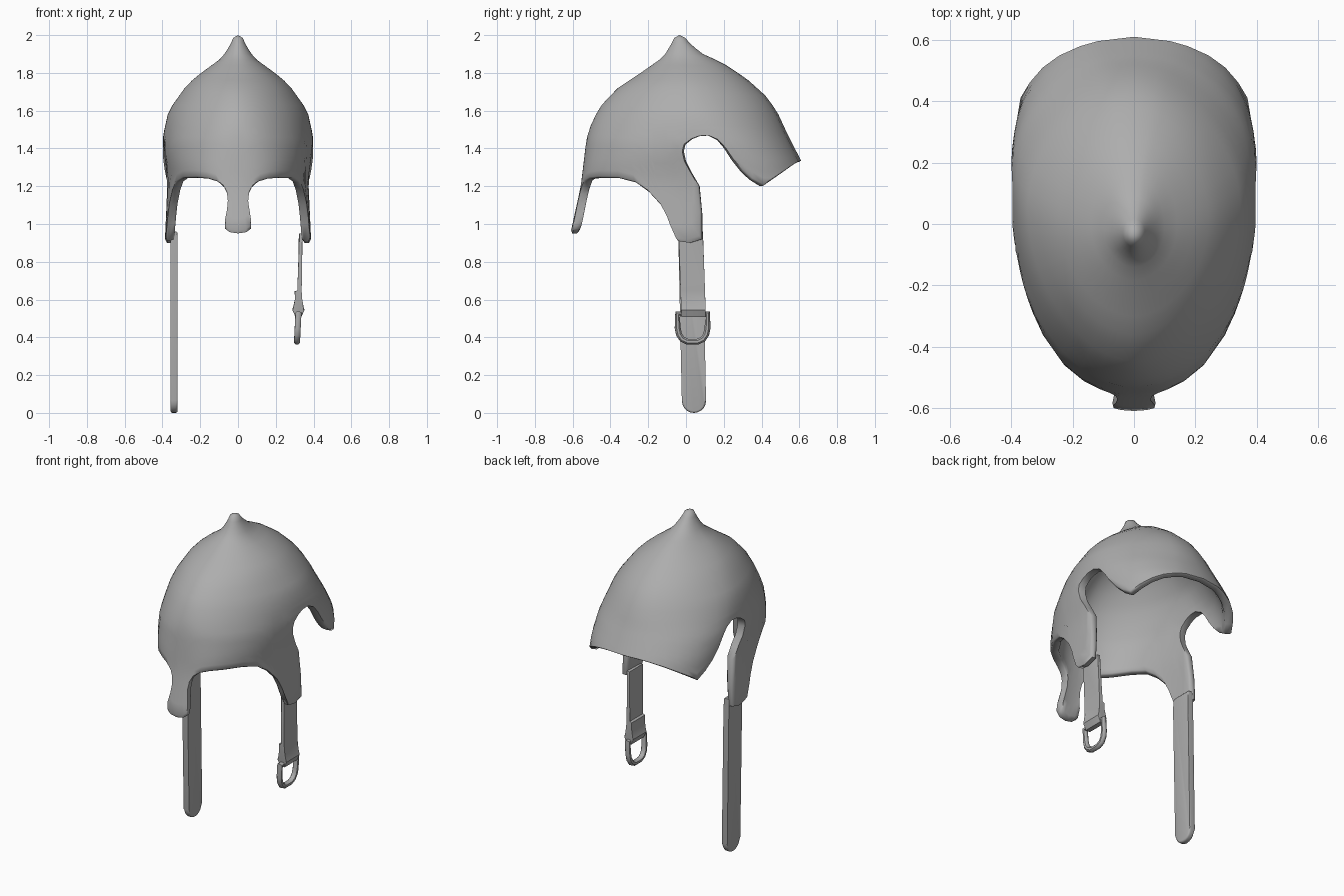
import bpy, bmesh, math

if "Cube" in bpy.data.objects:
    bpy.data.objects.remove(bpy.data.objects["Cube"])

grey = bpy.data.materials.new("steel_grey")
grey.diffuse_color = (0.42, 0.42, 0.42, 1)
grey.use_nodes = True
grey.node_tree.nodes["Principled BSDF"].inputs["Base Color"].default_value = grey.diffuse_color


def finish(name, bm, angle=45):
    bmesh.ops.recalc_face_normals(bm, faces=bm.faces)
    mesh = bpy.data.meshes.new(name)
    bm.to_mesh(mesh)
    bm.free()
    ob = bpy.data.objects.new(name, mesh)
    bpy.context.collection.objects.link(ob)
    mesh.materials.append(grey)
    shade(ob, angle)
    return ob


def shade(ob, angle):
    bpy.ops.object.select_all(action='DESELECT')
    ob.select_set(True)
    bpy.context.view_layer.objects.active = ob
    bpy.ops.object.shade_smooth_by_angle(angle=math.radians(angle))


def interp(table, z):
    if z >= table[0][0]:
        return table[0][1]
    for (z0, v0), (z1, v1) in zip(table, table[1:]):
        if z >= z1:
            return v0 + (v1 - v0) * (z - z0) / (z1 - z0)
    return table[-1][1]


# Dome outlines: height against front reach, back reach, half width, centre
FRONT = [(2, -.035), (1.985, -.062), (1.96, -.074), (1.9, -.11), (1.87, -.14), (1.8, -.24), (1.72, -.36),
         (1.64, -.44), (1.55, -.495), (1.45, -.527), (1.3, -.545), (1.2, -.557), (1.05, -.59), (.95, -.612)]
BACK = [(2, -.035), (1.985, -.003), (1.95, .025), (1.9, .09), (1.85, .2), (1.77, .32), (1.68, .42),
        (1.6, .48), (1.47, .54), (1.33, .612), (1.2, .66)]
WIDTH = [(2, 0), (1.985, .026), (1.95, .04), (1.88, .085), (1.8, .195), (1.74, .268), (1.6, .368),
         (1.5, .39), (1.43, .4), (1.35, .392), (1.25, .374), (1.2, .374), (.9, .388)]
CENTRE = [(2, -.035), (1.9, -.02), (1.7, .03), (1.5, .09), (1.3, .12)]
FLARE = [(1.55, 0), (1.3, .24), (1.2, .32)]   # widening of the neck corners
# Squareness of the front and back halves
POW_F = [(1.9, 2), (1.75, 1.85), (1.6, 1.85), (1.45, 2.1), (1.3, 2.4)]
POW_B = [(1.9, 2), (1.75, 1.85), (1.6, 1.82), (1.45, 1.92), (1.3, 2.02)]
MID = 1.52   # last full ring above the cut-outs


def surface(phi, z, inset=0):
    yc, w = interp(CENTRE, z), max(interp(WIDTH, z) - inset, 0)
    s, c = max(math.sin(phi), 0), math.cos(phi)
    if c >= 0:
        e = 2 / interp(POW_F, z)
        return (w * s ** e, yc - max(yc - interp(FRONT, z) - inset, 0) * c ** e, z)
    e = 2 / interp(POW_B, z)
    b = max(interp(BACK, z) - yc - inset, 0)
    w *= 1 + interp(FLARE, z) * (-c) ** e
    return (w * s ** e, yc + b * (-c) ** e, z)


def phi_x(x, z):
    return math.asin(min(x / interp(WIDTH, z), 1) ** (interp(POW_F, z) / 2))


def phi_y(y, z):
    yc = interp(CENTRE, z)
    if y <= yc:
        return math.acos(min((yc - y) / (yc - interp(FRONT, z)), 1) ** (interp(POW_F, z) / 2))
    return math.pi - math.acos(min((y - yc) / (interp(BACK, z) - yc), 1) ** (interp(POW_B, z) / 2))


# Rim: nose guard and brow as (x, z, x on mid ring)
BROW = [(0, .95, 0), (.045, .957, .006), (.07, .975, .012), (.072, 1.01, .018), (.06, 1.06, .026),
        (.054, 1.11, .036), (.058, 1.16, .05), (.075, 1.195, .075), (.11, 1.225, .11), (.16, 1.24, .16),
        (.22, 1.245, .22)]
# Rim: cheek, ear notch and neck as (y, z, y on mid ring)
SIDE = [(-.36, 1.243, -.33), (-.27, 1.22, -.28), (-.2, 1.17, -.24), (-.13, 1.095, -.21), (-.08, 1, -.18),
        (-.045, .91, -.16), (.02, .9, -.13), (.085, .92, -.105), (.085, 1.05, -.09), (.07, 1.2, -.075),
        (.03, 1.265, -.06), (-.005, 1.32, -.045), (-.02, 1.38, -.03), (-.01, 1.42, -.015), (.03, 1.45, .02),
        (.07, 1.465, .06), (.12, 1.468, .11), (.17, 1.445, .15), (.21, 1.4, .19), (.25, 1.34, .22),
        (.3, 1.28, .26), (.35, 1.235, .3), (.41, 1.2, .34), (.46, 1.234, .38), (.51, 1.268, .42),
        (.55, 1.296, .46), (.58, 1.316, .49), (.597, 1.326, .505)]
columns = [(phi_x(x, z), z, phi_x(m, MID), 3) for x, z, m in BROW]
columns += [(phi_y(y, z), z, phi_y(m, MID), 1.5) for y, z, m in SIDE]
columns.append((math.pi, 1.33, math.pi, 1))
TOP = [1.985, 1.96, 1.93, 1.9, 1.87, 1.84, 1.8, 1.76, 1.72, 1.68, 1.63, 1.58, MID]
STEPS = 9


def ring(bm, points):
    right = [bm.verts.new(p) for p in points]
    left = [bm.verts.new((-x, y, z)) for x, y, z in points[1:-1]]
    return right + left[::-1]


def skirt(bm, t, inset):
    """Ring part way from the mid ring to the rim."""
    return ring(bm, [surface(m + (p - m) * t ** e, MID + (z - MID) * t, inset)
                     for p, z, m, e in columns])


def skin(bm, inset, pole, heights):
    rows = [ring(bm, [surface(c[2], z, inset) for c in columns]) for z in heights]
    rows += [skirt(bm, .97 * k / STEPS, inset) for k in range(1, STEPS + 1)]
    tip = bm.verts.new((0, -.035, pole))
    n = len(rows[0])
    for i in range(n):
        bm.faces.new((tip, rows[0][i], rows[0][(i + 1) % n]))
    for a, b in zip(rows, rows[1:]):
        bridge(bm, a, b)
    return rows[-1]


def bridge(bm, a, b):
    n = len(a)
    for i in range(n):
        j = (i + 1) % n
        bm.faces.new((a[i], b[i], b[j], a[j]))


# Helmet shell: outer skin, inner skin and rounded rim
bm = bmesh.new()
outer = skin(bm, 0, 2, TOP)
inner = skin(bm, .045, 1.85, [z for z in TOP if z < 1.83])
lip_out, lip_in = skirt(bm, 1, .01), skirt(bm, 1, .035)
bridge(bm, outer, lip_out)
bridge(bm, lip_out, lip_in)
bridge(bm, lip_in, inner)
finish("helmet_shell", bm, 60)


def prism(name, points, offset, soft):
    """Extrude a flat outline and round its long edges."""
    bm = bmesh.new()
    a = [bm.verts.new(p) for p in points]
    b = [bm.verts.new([u + v for u, v in zip(p, offset)]) for p in points]
    caps = [bm.faces.new(a), bm.faces.new(b[::-1])]
    bridge(bm, a, b)
    edges = {e for f in caps for e in f.edges}
    bmesh.ops.bevel(bm, geom=list(edges), offset=soft, segments=3, profile=.5, affect='EDGES')
    return finish(name, bm, 40)


# Long strap with a rounded end
outline = [(-.04, .96), (-.04, .9), (-.022, .065)]
outline += [(.042 - .064 * math.cos(a), .065 - .065 * math.sin(a))
            for a in [math.pi * i / 10 for i in range(1, 10)]]
outline += [(.106, .065), (.09, .9), (.09, .96)]
prism("long_strap", [(-.357, y, z) for y, z in outline], (.037, 0, 0), .01)

# Short strap folded round the buckle bar
fold = [(.342, .95), (.337, .645), (.336, .6), (.352, .545), (.335, .507), (.305, .507),
        (.287, .545), (.305, .6), (.298, .645), (.318, .645), (.322, .95)]
prism("short_strap", [(x, -.04 + .035 * (.95 - z), z) for x, z in fold], (0, .13, 0), .004)

# Buckle: a D-shaped loop
path = [(-.045, .526), (.115, .526), (.114, .45), (.107, .415), (.09, .39), (.062, .377),
        (.008, .377), (-.02, .39), (-.037, .415), (-.044, .45)]
curve = bpy.data.curves.new("buckle", 'CURVE')
curve.dimensions = '3D'
curve.bevel_depth, curve.bevel_resolution = .017, 2
spline = curve.splines.new('POLY')
spline.points.add(len(path) - 1)
spline.use_cyclic_u = True
for p, (y, z) in zip(spline.points, path):
    p.co = (.32 - .05 * (.53 - z), y, z, 1)
buckle = bpy.data.objects.new("buckle", curve)
bpy.context.collection.objects.link(buckle)
curve.materials.append(grey)
bpy.ops.object.select_all(action='DESELECT')
buckle.select_set(True)
bpy.context.view_layer.objects.active = buckle
bpy.ops.object.convert(target='MESH')
shade(buckle, 45)
